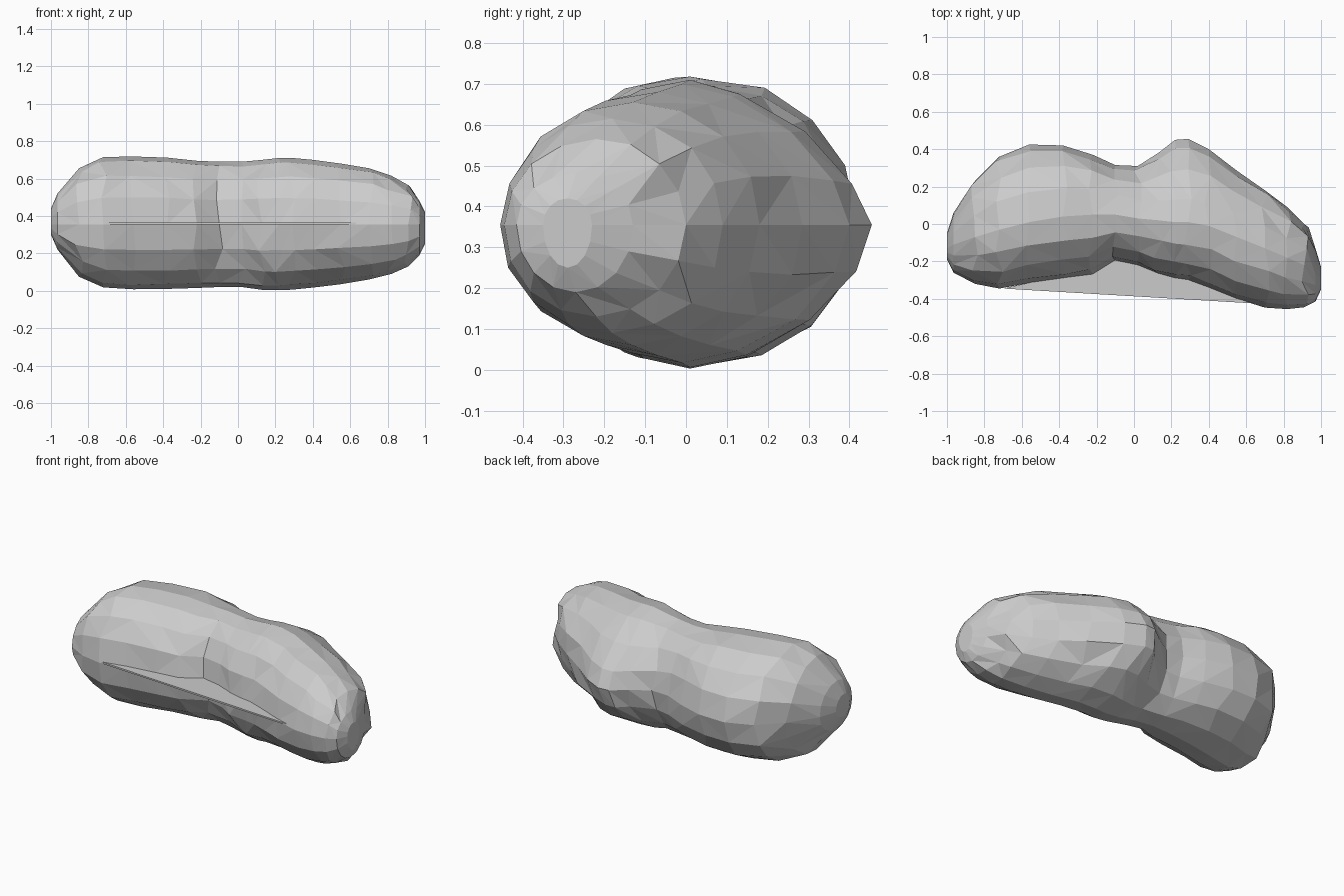
import bpy, bmesh, math, random

if "Cube" in bpy.data.objects:
    bpy.data.objects.remove(bpy.data.objects["Cube"])
random.seed(4)

# Stations along the body: x, front y, ridge y, back y, bottom z, top z
STATIONS = [
    (-1.0, -.19, -.13, -.05, .30, .44),
    (-.965, -.26, -.11, .06, .22, .52),
    (-.85, -.32, -.07, .23, .075, .655),
    (-.72, -.345, -.03, .36, .018, .715),
    (-.56, -.315, .01, .425, .008, .718),
    (-.38, -.29, .04, .42, .01, .712),
    (-.22, -.27, .05, .37, .015, .695),
    (-.10, -.195, .05, .315, .02, .69),
    (.02, -.22, .03, .31, .02, .69),
    (.13, -.265, .02, .38, .005, .70),
    (.22, -.29, .01, .45, .003, .71),
    (.29, -.30, .01, .455, .006, .71),
    (.40, -.34, -.01, .40, .017, .70),
    (.55, -.40, -.07, .285, .035, .68),
    (.70, -.447, -.13, .18, .06, .655),
    (.82, -.455, -.18, .09, .09, .615),
    (.91, -.445, -.22, 0, .13, .565),
    (.97, -.415, -.27, -.13, .19, .48),
    (1.0, -.35, -.29, -.23, .25, .42),
]
SIDES = 16
MID = .355


def spow(v, e):
    return math.copysign(abs(v) ** e, v)


def make_object(name, bm):
    bmesh.ops.recalc_face_normals(bm, faces=bm.faces)
    me = bpy.data.meshes.new(name)
    bm.to_mesh(me)
    bm.free()
    ob = bpy.data.objects.new(name, me)
    bpy.context.collection.objects.link(ob)


# Faceted bent body, lofted through the stations
bm = bmesh.new()
rings = []
for i, (x, y0, yr, y1, z0, z1) in enumerate(STATIONS):
    ring = []
    end = i in (0, 1, len(STATIONS) - 2, len(STATIONS) - 1)
    # the back bump tapers quickly away from the seam, the waist is fuller
    bump = math.exp(-((x - .24) / .25) ** 2)
    waist = math.exp(-((x + .2) / .18) ** 2)
    for k in range(SIDES):
        a = 2 * math.pi * k / SIDES
        c, s = math.cos(a), math.sin(a)
        fixed = end or k % (SIDES // 4) == 0
        j = 0 if fixed else random.uniform(-.012, .014)
        dx = 0 if fixed else random.uniform(-.025, .025)
        e = 1.0
        if c > 0:
            e += (.36 * bump - .12 * waist) if s > 0 else .22 * bump
        y = yr + ((y1 - yr) if c > 0 else (yr - y0)) * spow(c, e) * (1 + j)
        z = MID + ((z1 - MID) if s > 0 else (MID - z0)) * spow(s, .97 * e) * (1 + j)
        ring.append(bm.verts.new((x + dx, y, z)))
    rings.append(ring)
for r0, r1 in zip(rings, rings[1:]):
    for k in range(SIDES):
        n = (k + 1) % SIDES
        quad = (r0[k], r1[k], r1[n], r0[n])
        d = random.choice((0, 1))
        q = quad[d:] + quad[:d]
        bm.faces.new((q[0], q[1], q[2]))
        bm.faces.new((q[0], q[2], q[3]))
bm.faces.new(rings[0])
bm.faces.new(rings[-1])
make_object("bent_body", bm)

# Thin seam web bridging the hollow on the front side
web = [(-.70, -.345), (.65, -.425), (.40, -.32), (.13, -.25),
       (-.10, -.18), (-.22, -.25), (-.45, -.29)]
bm = bmesh.new()
f = bm.faces.new([bm.verts.new((x, y, MID)) for x, y in web])
ext = bmesh.ops.extrude_face_region(bm, geom=[f])
for v in ext["geom"]:
    if isinstance(v, bmesh.types.BMVert):
        v.co.z += .01
make_object("front_seam_web", bm)
